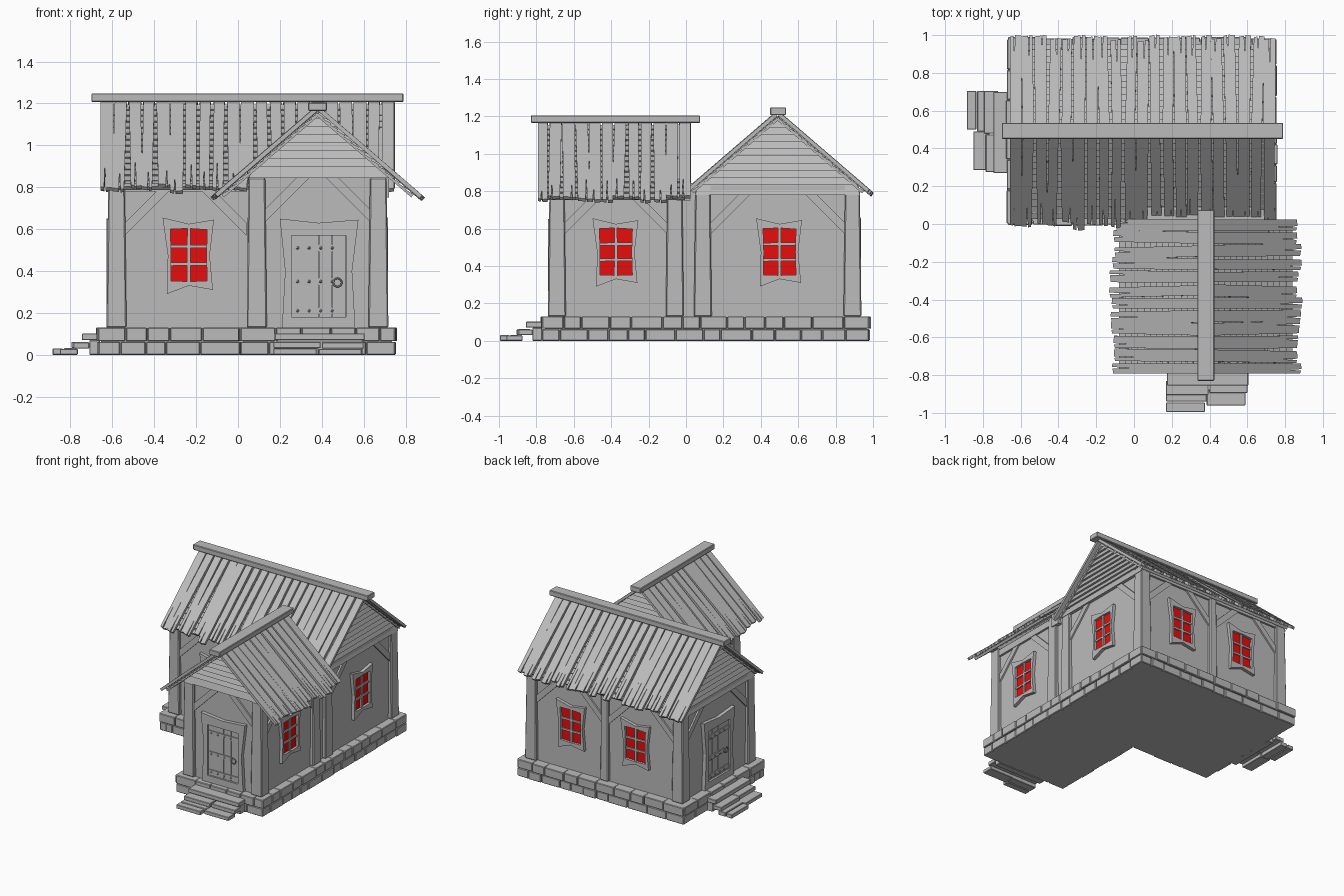
import bpy, bmesh, math, random
from mathutils import Matrix, Vector

random.seed(4)
rnd = random.uniform
if "Cube" in bpy.data.objects:
    bpy.data.objects.remove(bpy.data.objects["Cube"])


def material(name, color):
    m = bpy.data.materials.new(name)
    m.use_nodes = True
    m.diffuse_color = color
    m.node_tree.nodes["Principled BSDF"].inputs["Base Color"].default_value = color
    return m


GREY = material("weathered grey", (0.5, 0.5, 0.5, 1))
RED = material("red glass", (0.8, 0.004, 0.004, 1))


def solid(bm, a, b):
    """Closed solid between two matching outlines."""
    va, vb = [bm.verts.new(p) for p in a], [bm.verts.new(p) for p in b]
    bm.faces.new(va)
    bm.faces.new(vb[::-1])
    for i in range(len(va)):
        j = (i + 1) % len(va)
        bm.faces.new((va[i], vb[i], vb[j], va[j]))


def box(bm, x0, x1, y0, y1, z0, z1, flare=0):
    def rect(z, f):
        return [(x0 - f, y0 - f, z), (x1 + f, y0 - f, z), (x1 + f, y1 + f, z), (x0 - f, y1 + f, z)]
    solid(bm, rect(z0, flare), rect(z1, 0))


def plate(bm, pts, d0, d1):
    """Outline in wall coordinates (u, z), extruded outwards from d0 to d1."""
    solid(bm, [(u, -d0, z) for u, z in pts], [(u, -d1, z) for u, z in pts])


def ring(bm, outer, inner, d0, d1):
    n = len(outer)
    for i in range(n):
        j = (i + 1) % n
        plate(bm, [outer[i], outer[j], inner[j], inner[i]], d0, d1)


def finish(name, bm, mat=GREY, matrix=Matrix(), bevel=0):
    bmesh.ops.recalc_face_normals(bm, faces=bm.faces)
    me = bpy.data.meshes.new(name)
    bm.to_mesh(me)
    bm.free()
    me.materials.append(mat)
    ob = bpy.data.objects.new(name, me)
    ob.matrix_world = matrix
    bpy.context.scene.collection.objects.link(ob)
    if bevel:
        mod = ob.modifiers.new("soft_edges", "BEVEL")
        mod.width, mod.segments = bevel, 1


def wall_matrix(angle, off, u=0):
    """Local x runs along the wall, local -y points out of it."""
    return Matrix.Rotation(math.radians(angle), 4, 'Z') @ Matrix.Translation((u, -off, 0))


# Foundation: solid L core with two courses of uneven stones around it
bm = bmesh.new()
box(bm, -0.655, 0.735, 0.015, 0.965, 0, 0.128)
box(bm, 0.025, 0.735, -0.755, 0.1, 0, 0.128)
finish("foundation_core", bm)
corners = [(-0.67, 0), (0.01, 0), (0.01, -0.77), (0.75, -0.77), (0.75, 0.98), (-0.67, 0.98)]
bm = bmesh.new()
for i, c in enumerate(corners):
    a, b = Vector(c), Vector(corners[(i + 1) % 6])
    t, length = (b - a).normalized(), (b - a).length
    inward = Vector((-t.y, t.x))
    for z0, z1, push in ((0, 0.062, 0), (0.065, 0.13, 0.006)):
        s = 0
        while s < length - 0.01:
            e = s + rnd(0.09, 0.17)
            if e > length - 0.06:
                e = length
            p = a + t * (s + 0.002) - inward * (push + rnd(-0.004, 0.004))
            q = a + t * (e - 0.002) + inward * 0.06
            box(bm, min(p.x, q.x), max(p.x, q.x), min(p.y, q.y), max(p.y, q.y), z0, z1)
            s = e
finish("foundation_stones", bm, bevel=0.004)

# Wall bodies
bm = bmesh.new()
box(bm, -0.60, 0.69, 0.07, 0.91, 0.12, 0.80)
box(bm, 0.07, 0.69, -0.71, 0.10, 0.12, 0.845)
finish("wall_panels", bm)

# Corner and middle posts, slightly flared at the foot
bm = bmesh.new()
for x, y, top in ((-0.62, 0.05, 0.8), (0.63, 0.05, 0.8), (0.63, 0.85, 0.8), (-0.62, 0.85, 0.8),
                  (0.05, -0.73, 0.845), (0.63, -0.73, 0.845), (0.05, -0.1, 0.845), (0.63, -0.1, 0.845)):
    box(bm, x, x + 0.08, y, y + 0.08, 0.13, top, 0.008)
box(bm, 0.015, 0.075, 0.88, 0.93, 0.13, 0.8, 0.004)
finish("posts", bm, bevel=0.006)


def brace(bm, u, top, s):
    """Diagonal corner brace; s is the direction into the panel."""
    plate(bm, [(u, top - 0.21), (u + s * 0.21, top), (u + s * 0.15, top), (u, top - 0.15)], -0.01, 0.012)


def window(m):
    outer = [(-.125, .18), (0, .15), (.12, .17), (.10, 0), (.115, -.165), (0, -.145), (-.105, -.185), (-.1, 0)]
    inner = [(-.088, .125), (0, .128), (.088, .122), (.084, 0), (.088, -.122), (0, -.125), (-.086, -.122), (-.084, 0)]
    m = m @ Matrix.Translation((0, 0, 0.475))
    bm = bmesh.new()
    ring(bm, outer, inner, -0.01, 0.025)
    plate(bm, [(-.009, -.13), (.009, -.13), (.007, .13), (-.007, .13)], 0, 0.018)
    for z in (-.042, .042):
        plate(bm, [(-.09, z - .008), (.09, z - .006), (.09, z + .008), (-.09, z + .007)], 0, 0.016)
    finish("window_frame", bm, matrix=m)
    bm = bmesh.new()
    plate(bm, inner, 0.001, 0.007)
    finish("window_panes", bm, RED, m)


def door(m):
    # Frame, sill and boards
    outer = [(-.175, .13), (-.16, .4), (-.185, .65), (0, .63), (.19, .645), (.16, .4), (.175, .13)]
    inner = [(-.13, .18), (-.13, .4), (-.13, .57), (0, .57), (.13, .57), (.13, .4), (.13, .18)]
    bm = bmesh.new()
    ring(bm, outer, inner, -0.01, 0.028)
    finish("door_frame", bm, matrix=m)
    bm = bmesh.new()
    for i in range(4):
        u = -0.13 + i * 0.065
        box(bm, u + 0.001, u + 0.064, -0.012 - rnd(0, 0.003), 0.01, 0.175, 0.572)
    finish("door_boards", bm, matrix=m)
    # Straps, rivets and ring handle
    bm = bmesh.new()
    for z in (0.21, 0.35, 0.51):
        box(bm, -0.125, 0.125 if z != 0.35 else 0.07, -0.02, 0, z - 0.016, z + 0.016)
        for k in range(4):
            pos = Matrix.Translation((-0.1 + k * 0.055, -0.021, z))
            bmesh.ops.create_icosphere(bm, subdivisions=1, radius=0.008, matrix=pos)
    finish("door_straps", bm, matrix=m)
    bpy.ops.mesh.primitive_torus_add(major_radius=0.02, minor_radius=0.004, major_segments=16, minor_segments=6)
    handle = bpy.context.object
    handle.name = "door_handle"
    handle.data.materials.append(GREY)
    handle.matrix_world = m @ Matrix.Translation((0.09, -0.024, 0.345)) @ Matrix.Rotation(math.pi / 2, 4, 'X')
    # Stepped boards in front of the foundation
    bm = bmesh.new()
    for u0, u1, d0, d1, z0, z1 in ((-.21, .22, .03, .145, .07, .102), (-.2, .21, .06, .11, 0, .07),
                                   (-.215, .01, .12, .195, .032, .062), (0.015, .215, .11, .185, .03, .06),
                                   (-.215, -.01, .235, .285, 0, .03), (-.215, .0, .17, .23, 0, .032),
                                   (0, .205, .165, .25, 0, .028)):
        box(bm, u0, u1, -d1, -d0, z0, z1)
    finish("door_steps", bm, matrix=m, bevel=0.003)


# Wall bays: angle, wall offset, panel start, panel end, panel top, opening kind, opening position
for angle, off, u0, u1, top, kind, u in (
        (0, -0.07, -0.54, 0.04, 0.78, window, -0.235),
        (0, 0.71, 0.13, 0.63, 0.845, door, 0.385),
        (90, 0.69, 0.13, 0.85, 0.78, window, 0.50),
        (90, 0.69, -0.65, -0.1, 0.78, window, -0.375),
        (180, 0.91, -0.63, -0.075, 0.78, window, -0.33),
        (180, 0.91, -0.015, 0.54, 0.78, window, 0.22),
        (-90, 0.60, -0.85, -0.13, 0.78, door, -0.49),
        (-90, -0.07, 0.1, 0.65, 0.78, window, 0.375)):
    bm = bmesh.new()
    brace(bm, u0, top, 1)
    brace(bm, u1, top, -1)
    if top < 0.8:
        box(bm, u0, u1, -0.016, 0.01, top, 0.83)
    finish("wall_braces", bm, matrix=wall_matrix(angle, off))
    kind(wall_matrix(angle, off, u))

# Gables of overlapping boards
SLOPE = 0.86
for angle, off, u, z, ridge, half in ((90, 0.69, 0.49, 0.78, 1.2, 0.44), (-90, 0.60, -0.49, 0.78, 1.2, 0.44),
                                      (0, 0.71, 0.385, 0.845, 1.16, 0.335), (180, 0.0, -0.385, 0.75, 1.16, 0.335)):
    bm = bmesh.new()
    step = 0.055
    while z < ridge - 0.01:
        z1 = min(z + step, ridge - 0.004)
        w0, w1 = [min(half, (ridge - h) / SLOPE) for h in (z, z1)]
        solid(bm, [(-w0, 0.05, z), (w0, 0.05, z), (w0, -0.024, z), (-w0, -0.024, z)],
              [(-w1, 0.05, z1), (w1, 0.05, z1), (w1, -0.008, z1), (-w1, -0.008, z1)])
        z, step = z1, 0.038
    finish("gable_boards", bm, matrix=wall_matrix(angle, off, u))


def roof_side(origin, along, out, length, count, drop):
    """Sheathing laps and ragged planks; local x along the ridge, y down the slope, z up from it."""
    pitch = math.atan(SLOPE)
    up = Vector((0, 0, 1))
    down = out * math.cos(pitch) - up * math.sin(pitch)
    normal = out * math.sin(pitch) + up * math.cos(pitch)
    m = Matrix((along, down, normal)).transposed().to_4x4()
    m.translation = origin
    bm = bmesh.new()
    rows = 14
    for r in range(rows):
        y0, y1 = [(drop - 0.03) * k / rows for k in (r, r + 1)]
        x0, x1 = 0.035, length - 0.035
        solid(bm, [(x0, y0, -0.018), (x1, y0, -0.018), (x1, y1, -0.018), (x0, y1, -0.018)],
              [(x0, y0, -0.008), (x1, y0, -0.008), (x1, y1, 0.001), (x0, y1, 0.001)])
    finish("roof_sheathing", bm, matrix=m)
    bm = bmesh.new()
    pitch_x = length / count
    for i in range(count):
        c = (i + 0.5) * pitch_x
        w = pitch_x * rnd(0.37, 0.48)
        edge = i in (0, count - 1)
        skew = 0 if edge else rnd(-0.014, 0.014)
        end = drop + rnd(-0.025, 0.015) + (0.02 if i % 7 == 5 else 0)
        split = c + skew + rnd(-0.4, 0.4) * w
        lift = rnd(0, 0.006)
        outline = [(c - w, 0), (c + w, 0), (c + skew + w, end), (split + 0.004, end + 0.004),
                   (split, end - rnd(0.08, 0.2)), (split - 0.004, end), (c + skew - w, end - 0.006)]
        solid(bm, [(x, y, lift) for x, y in outline], [(x, y, lift + 0.02) for x, y in outline])
    finish("roof_planks", bm, matrix=m)


X, Y = Vector((1, 0, 0)), Vector((0, 1, 0))
for s in (-1, 1):
    roof_side(Vector((-0.66, 0.49, 1.2)), X, Y * s, 1.41, 21, 0.64)
    roof_side(Vector((0.38, -0.80, 1.16)), Y, X * s, 0.83, 12, 0.635)

# Ridge beams
bm = bmesh.new()
box(bm, -0.70, 0.79, 0.45, 0.535, 1.207, 1.248)
box(bm, 0.335, 0.425, -0.83, 0.075, 1.165, 1.205)
finish("ridge_beams", bm, bevel=0.004)
